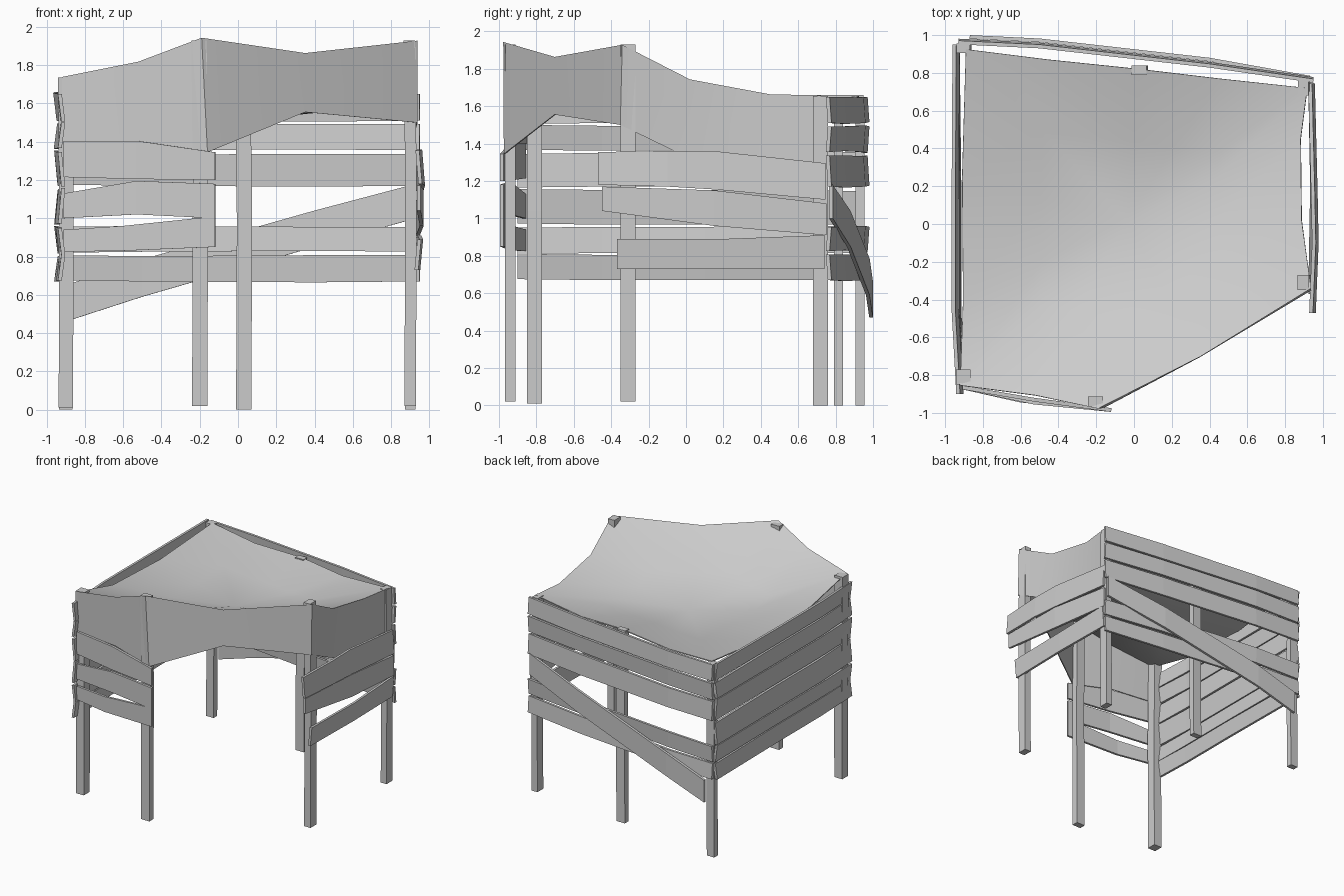
import bpy, bmesh
from mathutils import Vector

cube = bpy.data.objects.get("Cube")
if cube:
    bpy.data.objects.remove(cube)

GREY = (0.6, 0.6, 0.6, 1)
grey = bpy.data.materials.new("plain_grey")
grey.use_nodes = True
grey.diffuse_color = GREY
grey.node_tree.nodes["Principled BSDF"].inputs["Base Color"].default_value = GREY


def add_object(name, bm):
    bmesh.ops.recalc_face_normals(bm, faces=bm.faces)
    mesh = bpy.data.meshes.new(name)
    bm.to_mesh(mesh)
    bm.free()
    mesh.materials.append(grey)
    obj = bpy.data.objects.new(name, mesh)
    bpy.context.collection.objects.link(obj)
    return obj


def loft(name, sections):
    """Box strip through a row of four-cornered sections."""
    bm = bmesh.new()
    rings = [[bm.verts.new(p) for p in s] for s in sections]
    for a, b in zip(rings, rings[1:]):
        for i in range(4):
            j = (i + 1) % 4
            bm.faces.new((a[i], a[j], b[j], b[i]))
    bm.faces.new(rings[0])
    bm.faces.new(rings[-1])
    return add_object(name, bm)


def post(name, x, y, wx, wy, bottom, top, lean=0.004):
    sections = []
    for z, dx in ((bottom, 0), (0.6 * top, lean), (top, -lean)):
        sections.append([(x + dx + sx * wx / 2, y + sy * wy / 2, z)
                         for sx, sy in ((-1, -1), (1, -1), (1, 1), (-1, 1))])
    loft(name, sections)


def plank(name, path, lean=0.0, thick=0.02):
    """Path points are x, y, lower z, upper z; lean tips the upper edge sideways."""
    direction = Vector(path[-1][:2]) - Vector(path[0][:2])
    side = Vector((direction.y, -direction.x)).normalized()
    n, tip = side * thick / 2, side * lean / 2
    sections = []
    for x, y, lo, hi in path:
        base, top = Vector((x, y)) - tip, Vector((x, y)) + tip
        sections.append([(*(base - n), lo), (*(base + n), lo),
                         (*(top + n), hi), (*(top - n), hi)])
    loft(name, sections)


# Six posts
post("back_right_post", -0.90, 0.93, 0.07, 0.05, 0, 1.65)
post("back_middle_post", 0.03, 0.815, 0.08, 0.05, 0, 1.645)
post("back_left_post", 0.90, 0.72, 0.055, 0.08, 0, 1.655)
post("front_left_post", 0.90, -0.31, 0.06, 0.08, 0.02, 1.93)
post("front_middle_post", -0.20, -0.94, 0.08, 0.055, 0.02, 1.93)
post("front_right_post", -0.90, -0.81, 0.075, 0.08, 0.01, 1.735)

# Six bowed planks on the right side
side_rows = [(0.67, 0.805), (0.815, 0.955), (0.967, 1.152),
             (1.17, 1.35), (1.362, 1.495), (1.51, 1.655)]
for i, (lo, hi) in enumerate(side_rows):
    sign = (-1) ** i
    tilt = 0.005 * sign
    bow = -0.932 - 0.003 * i
    plank(f"right_plank_{i + 1}", [
        (-0.922, -0.90, lo + tilt, hi + tilt), (bow, -0.45, lo, hi),
        (bow, 0.1, lo, hi), (-0.942, 0.95, lo, hi - tilt)], lean=0.018 * sign)

# Back planks and the fallen diagonal one laid over them
back_rows = [(0.67, 0.807), (0.825, 0.955), (1.17, 1.337), (1.355, 1.492), (1.51, 1.65)]
for i, (lo, hi) in enumerate(back_rows):
    sign = (-1) ** i
    tilt = 0.005 * sign
    plank(f"back_plank_{i + 1}", [
        (-0.93, 0.966, lo + tilt, hi), (-0.50, 0.945, lo, hi - tilt),
        (0.40, 0.843, lo - tilt, hi), (0.95, 0.763, lo, hi)], lean=0.01 * sign)
plank("back_diagonal_plank", [
    (-0.87, 0.99, 0.47, 0.66), (-0.50, 0.972, 0.59, 0.785),
    (0.40, 0.87, 0.85, 1.04), (0.93, 0.775, 1.0, 1.18)])

# Left planks
plank("left_plank_upper", [(0.945, -0.47, 1.18, 1.355), (0.96, -0.1, 1.17, 1.36),
                           (0.955, 0.15, 1.155, 1.36), (0.94, 0.745, 1.10, 1.295)], lean=-0.015)
plank("left_plank_middle", [(0.945, -0.45, 1.04, 1.17), (0.96, 0.15, 0.96, 1.15),
                            (0.94, 0.75, 0.91, 1.08)])
plank("left_plank_lower", [(0.94, -0.37, 0.73, 0.89), (0.95, 0.2, 0.73, 0.89),
                           (0.94, 0.74, 0.73, 0.91)], lean=0.015)

# Front planks
plank("front_plank_upper", [(-0.91, -0.865, 1.215, 1.405), (-0.53, -0.93, 1.205, 1.405),
                            (-0.12, -0.985, 1.20, 1.345)])
plank("front_plank_middle", [(-0.91, -0.865, 1.0, 1.13), (-0.53, -0.945, 1.02, 1.195),
                             (-0.12, -0.985, 1.0, 1.18)])
plank("front_plank_lower", [(-0.91, -0.865, 0.825, 0.94), (-0.60, -0.935, 0.83, 0.96),
                            (-0.12, -0.985, 0.85, 1.01)])

# Cloth canopy: rings shrinking to a sagging middle; rim points with skirt hems
rim = [
    ((-0.89, 0.925, 1.65), None), ((-0.45, 0.87, 1.615), None),
    ((0.03, 0.82, 1.64), None), ((0.45, 0.77, 1.615), None),
    ((0.915, 0.72, 1.655), (0.915, 0.72, 1.25)), ((0.88, 0.45, 1.66), (0.88, 0.45, 1.27)),
    ((0.885, 0.02, 1.74), (0.885, 0.02, 1.32)), ((0.935, -0.34, 1.925), (0.935, -0.35, 1.50)),
    ((0.35, -0.70, 1.86), (0.35, -0.70, 1.555)), ((-0.19, -0.975, 1.94), (-0.16, -0.97, 1.345)),
    ((-0.52, -0.905, 1.815), (-0.52, -0.905, 1.40)),
    ((-0.92, -0.852, 1.735), (-0.92, -0.852, 1.40)),
    ((-0.905, -0.40, 1.62), None), ((-0.91, 0.25, 1.59), None)]
bm = bmesh.new()
middle = Vector((-0.04, 0.02, 1.51))
rings = []
for t in (1, 0.52):
    ring = []
    for point, hem in rim:
        p = middle.lerp(Vector(point), t)
        p.z = middle.z + (point[2] - middle.z) * t ** 1.65
        ring.append(bm.verts.new(p))
    rings.append(ring)
centre = bm.verts.new(middle)
outer, inner = rings
for i in range(len(rim)):
    j = (i + 1) % len(rim)
    bm.faces.new((outer[i], outer[j], inner[j], inner[i]))
    bm.faces.new((inner[i], inner[j], centre))
# Skirt hanging from the open sides
hems = [bm.verts.new(hem) if hem else None for point, hem in rim]
for i in range(len(rim) - 1):
    if hems[i] and hems[i + 1]:
        bm.faces.new((outer[i], outer[i + 1], hems[i + 1], hems[i]))
canopy = add_object("cloth_canopy", bm)
solid = canopy.modifiers.new("thickness", "SOLIDIFY")
solid.thickness = 0.008
solid.offset = 0
bpy.context.view_layer.objects.active = canopy
canopy.select_set(True)
bpy.ops.object.modifier_apply(modifier=solid.name)
bpy.ops.object.shade_smooth_by_angle()
